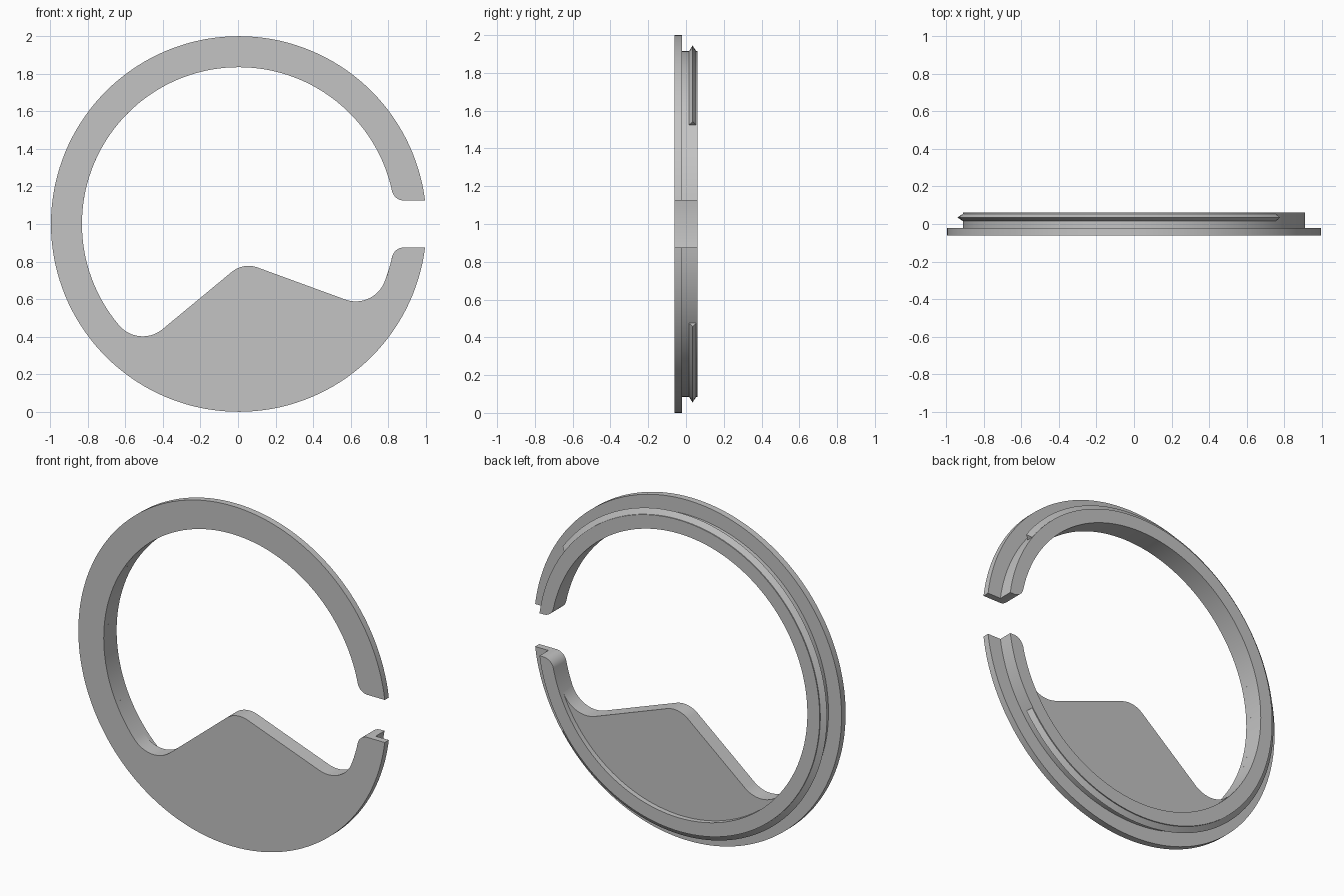
import bpy, bmesh
from math import radians, degrees, sin, cos, asin, atan2, sqrt

cube = bpy.data.objects.get("Cube")
if cube:
    bpy.data.objects.remove(cube, do_unlink=True)

FRONT, STEP, FLOOR, BACK = -0.06, -0.022, 0.03, 0.06   # depth planes along y
OUTER, RIM, INNER = 1.0, 0.915, 0.835                  # radii
GAP = 0.125                                            # half height of the opening
TIP = 0.065                                            # rounding at the opening
SHIFT = 0.004                                          # ring centre along x

grey = bpy.data.materials.new("light grey")
grey.use_nodes = True
grey.diffuse_color = (0.55, 0.55, 0.55, 1)
grey.node_tree.nodes["Principled BSDF"].inputs["Base Color"].default_value = (0.55, 0.55, 0.55, 1)


def arc(x, z, r, start, end):
    """Points on an arc in the xz plane, angles in degrees."""
    n = max(6, int(abs(end - start) / 2.5))
    angles = [radians(start + (end - start) * i / n) for i in range(n + 1)]
    return [(SHIFT + x + r * cos(a), z + r * sin(a)) for a in angles]


def finish(name, bm):
    bmesh.ops.remove_doubles(bm, verts=bm.verts, dist=0.0005)
    bmesh.ops.recalc_face_normals(bm, faces=bm.faces)
    mesh = bpy.data.meshes.new(name)
    bm.to_mesh(mesh)
    bm.free()
    mesh.materials.append(grey)
    obj = bpy.data.objects.new(name, mesh)
    bpy.context.collection.objects.link(obj)
    bpy.ops.object.select_all(action='DESELECT')
    obj.select_set(True)
    bpy.context.view_layer.objects.active = obj
    bpy.ops.object.shade_smooth_by_angle(angle=radians(30))


def slab(name, outline, y0, y1):
    bm = bmesh.new()
    face = bm.faces.new([bm.verts.new((x, y0, z)) for x, z in outline])
    moved = bmesh.ops.extrude_face_region(bm, geom=[face], use_keep_orig=True)
    verts = [g for g in moved["geom"] if isinstance(g, bmesh.types.BMVert)]
    bmesh.ops.translate(bm, verts=verts, vec=(0, y1 - y0, 0))
    finish(name, bm)


def outer_arc(r):
    a = degrees(asin(GAP / r))
    return arc(0, 1, r, a, 360 - a)


# Rounded tips either side of the opening
tip_z = GAP + TIP
tip_x = sqrt((INNER + TIP) ** 2 - tip_z ** 2)
tip_a = degrees(atan2(tip_z, tip_x))
lower_tip = arc(tip_x, 1 - tip_z, TIP, 90, 180 - tip_a)
upper_tip = arc(tip_x, 1 + tip_z, TIP, 180 + tip_a, 270)

# Front plate: ring filled at the bottom by a rounded peak
peak = (arc(0.623, 0.753, 0.165, -21.6, -110.4)
        + arc(0.052, 0.637, 0.14, 69.6, 129.6)
        + arc(-0.511, 0.567, 0.165, 309.6, 220.3))
slab("front_plate", outer_arc(OUTER) + lower_tip + arc(0, 1, INNER, -tip_a, -21.6)
     + peak + arc(0, 1, INNER, 220.3, tip_a) + upper_tip, FRONT, STEP)

# Thicker backing of the peak, recessed inside the rim
slab("peak_backing", peak + arc(0, 1, INNER, 220.3, 338.4)[1:-1], STEP, FLOOR)

# Narrower rim behind the plate
slab("back_rim", outer_arc(RIM) + lower_tip
     + arc(0, 1, INNER, -tip_a, tip_a - 360) + upper_tip, STEP, BACK)

# Snap bead swept round the rim, stopping short of the opening
bm = bmesh.new()
start = radians(35)
profile = [(RIM - 0.005, 0.016), (RIM, 0.016), (0.945, 0.035), (RIM, 0.054), (RIM - 0.005, 0.054)]
section = bm.faces.new([bm.verts.new((SHIFT + r * cos(start), y, 1 + r * sin(start)))
                        for r, y in profile])
section.copy()  # stays behind as the first end cap
bmesh.ops.spin(bm, geom=[section] + section.edges[:] + section.verts[:],
               cent=(SHIFT, 0, 1), axis=(0, -1, 0), angle=radians(290), steps=116)
finish("snap_bead", bm)
